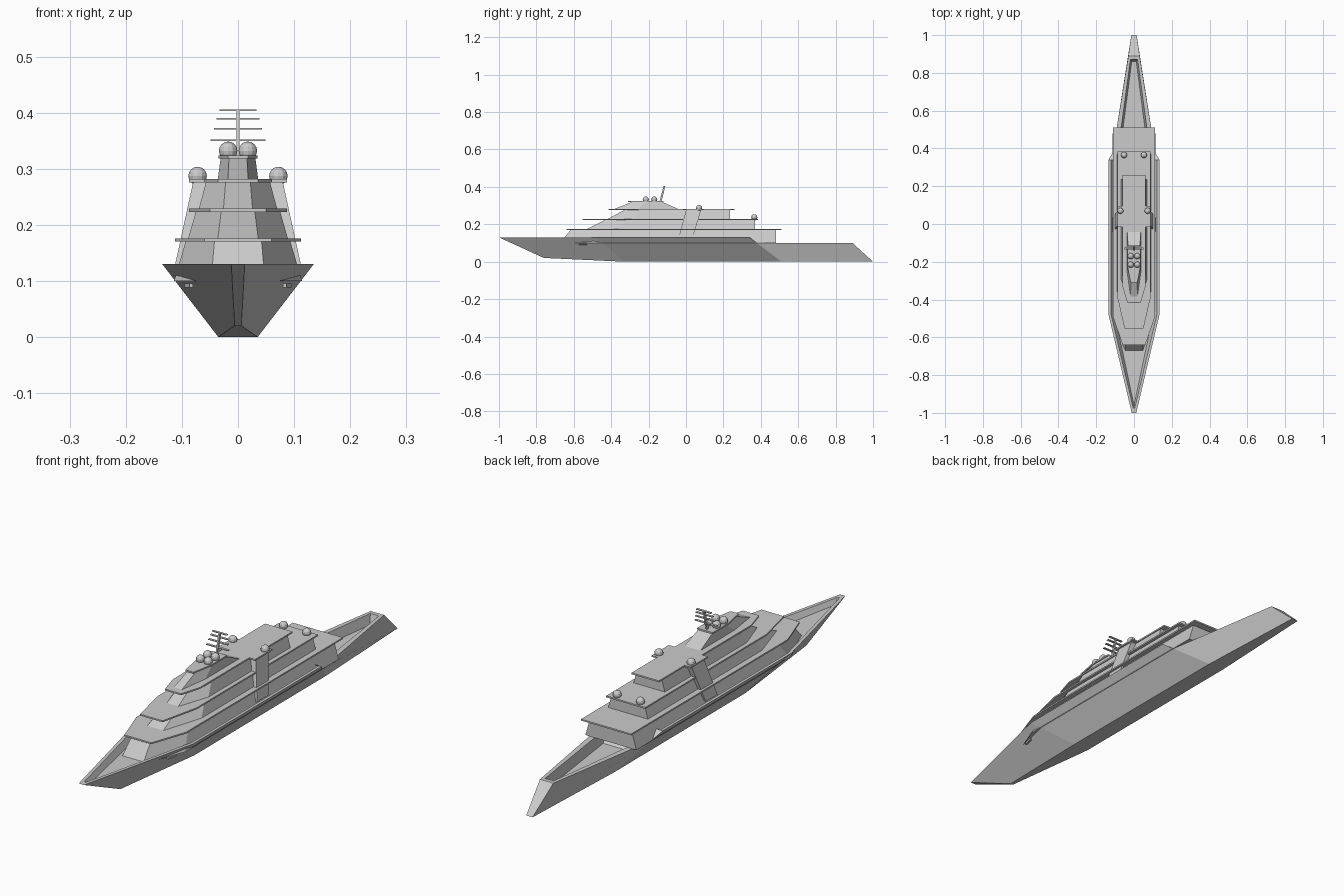
import bpy, bmesh, math
from mathutils import Matrix

if "Cube" in bpy.data.objects:
    bpy.data.objects.remove(bpy.data.objects["Cube"])


def finish(name, bm):
    bmesh.ops.recalc_face_normals(bm, faces=bm.faces)
    me = bpy.data.meshes.new(name)
    bm.to_mesh(me)
    bm.free()
    ob = bpy.data.objects.new(name, me)
    bpy.context.collection.objects.link(ob)
    return ob


def trough(name, stations):
    """Loft mirrored half sections: floor, inner rim, outer rim, keel (x, y, z)."""
    bm = bmesh.new()
    rings = []
    for st in stations:
        rings.append([[bm.verts.new((s * x, y, z)) for x, y, z in st] for s in (1, -1)])
    for a, b in zip(rings, rings[1:]):
        for s in (0, 1):
            for i in range(3):
                bm.faces.new((a[s][i], a[s][i + 1], b[s][i + 1], b[s][i]))
        for i in (0, 3):
            bm.faces.new((a[0][i], b[0][i], b[1][i], a[1][i]))
    # end caps: the aft-most and fore-most sections
    for r in (rings[0], rings[-1]):
        for i in range(3):
            bm.faces.new((r[0][i], r[0][i + 1], r[1][i + 1], r[1][i]))
    return finish(name, bm)


def outline(nose, yf, w, ys, ya):
    return [(nose, yf), (w, ys), (w, ya), (-w, ya), (-w, ys), (-nose, yf)]


def prism(name, low, z0, high, z1):
    bm = bmesh.new()
    a = [bm.verts.new((x, y, z0)) for x, y in low]
    b = [bm.verts.new((x, y, z1)) for x, y in high]
    n = len(a)
    for i in range(n):
        j = (i + 1) % n
        bm.faces.new((a[i], a[j], b[j], b[i]))
    bm.faces.new(a[::-1])
    bm.faces.new(b)
    return finish(name, bm)


def box(name, loc, size, rot=(0, 0, 0)):
    bm = bmesh.new()
    bmesh.ops.create_cube(bm, size=1, matrix=Matrix.Diagonal((*size, 1)))
    ob = finish(name, bm)
    ob.location = loc
    ob.rotation_euler = rot
    return ob


def dome(name, loc, r=0.0165):
    bm = bmesh.new()
    bmesh.ops.create_uvsphere(bm, u_segments=12, v_segments=8, radius=r)
    finish(name, bm).location = loc


# Main hull with bulwark and recessed deck
trough("main_hull", [
    [(0.002, -0.95, 0.108), (0.004, -0.975, 0.13), (0.012, -1.0, 0.13), (0.006, -0.76, 0.02)],
    [(0.106, -0.46, 0.105), (0.123, -0.472, 0.13), (0.135, -0.48, 0.13), (0.035, -0.33, 0)],
    [(0.106, 0.373, 0.105), (0.123, 0.34, 0.13), (0.135, 0.34, 0.13), (0.035, 0.51, 0)],
])
# Tapered stern with sunken well deck
trough("stern_hull", [
    [(0.072, 0.40, 0.06), (0.086, 0.379, 0.10), (0.112, 0.379, 0.10), (0.035, 0.51, 0)],
    [(0.012, 0.86, 0.06), (0.019, 0.872, 0.10), (0.030, 0.89, 0.10), (0.014, 1.0, 0)],
])

# Superstructure tiers: lower outline, z, upper outline, z
prism("tier_1", outline(0.048, -0.675, 0.114, -0.50, 0.48), 0.10,
      outline(0.042, -0.615, 0.093, -0.45, 0.48), 0.171)
prism("tier_2", outline(0.036, -0.53, 0.089, -0.36, 0.37), 0.175,
      outline(0.030, -0.43, 0.075, -0.32, 0.37), 0.224)
prism("tier_3", outline(0.026, -0.42, 0.070, -0.29, 0.235), 0.228,
      outline(0.022, -0.33, 0.057, -0.25, 0.235), 0.276)
prism("tier_4", outline(0.018, -0.385, 0.036, -0.26, -0.04), 0.281,
      outline(0.016, -0.29, 0.031, -0.21, -0.125), 0.319)

# Overhanging deck slabs
for i, (o, z) in enumerate([
        (outline(0.060, -0.64, 0.112, -0.49, 0.51), 0.170),
        (outline(0.050, -0.553, 0.0875, -0.39, 0.385), 0.223),
        (outline(0.036, -0.415, 0.061, -0.33, 0.26), 0.2755),
        (outline(0.018, -0.31, 0.035, -0.22, -0.12), 0.318)], 1):
    prism(f"deck_slab_{i}", o, z, o, z + 0.006)

for s, side in ((1, "right"), (-1, "left")):
    # Raked side pillar with a wing platform on top
    prism(f"side_pillar_{side}",
          [(s * 0.05, -0.04), (s * 0.113, -0.04), (s * 0.113, 0.035), (s * 0.05, 0.035)], 0.125,
          [(s * 0.05, 0.0), (s * 0.080, 0.0), (s * 0.080, 0.08), (s * 0.05, 0.08)], 0.276)
    box(f"wing_platform_{side}", (s * 0.07, 0.04, 0.2785), (0.034, 0.11, 0.006))
    # Satellite domes
    dome(f"wing_dome_{side}", (s * 0.072, 0.07, 0.287))
    dome(f"aft_dome_{side}", (s * 0.052, 0.365, 0.237))
    for y, part in ((-0.215, "front"), (-0.17, "rear")):
        dome(f"top_dome_{part}_{side}", (s * 0.0175, y, 0.332))
    # Anchor pocket
    box(f"anchor_pocket_{side}", (s * 0.088, -0.55, 0.092), (0.006, 0.042, 0.007),
        (0, 0, -s * math.radians(13)))

# Raked radar mast with cross bars
rake = -math.atan2(0.022, 0.085)
box("mast", (0, -0.126, 0.3625), (0.006, 0.010, 0.087), (rake, 0, 0))
for i, (z, w) in enumerate([(0.351, 0.049), (0.371, 0.043), (0.389, 0.038), (0.404, 0.033)]):
    box(f"mast_bar_{i + 1}", (0, -0.126 + (z - 0.3625) * 0.26, z), (2 * w, 0.010, 0.003))
